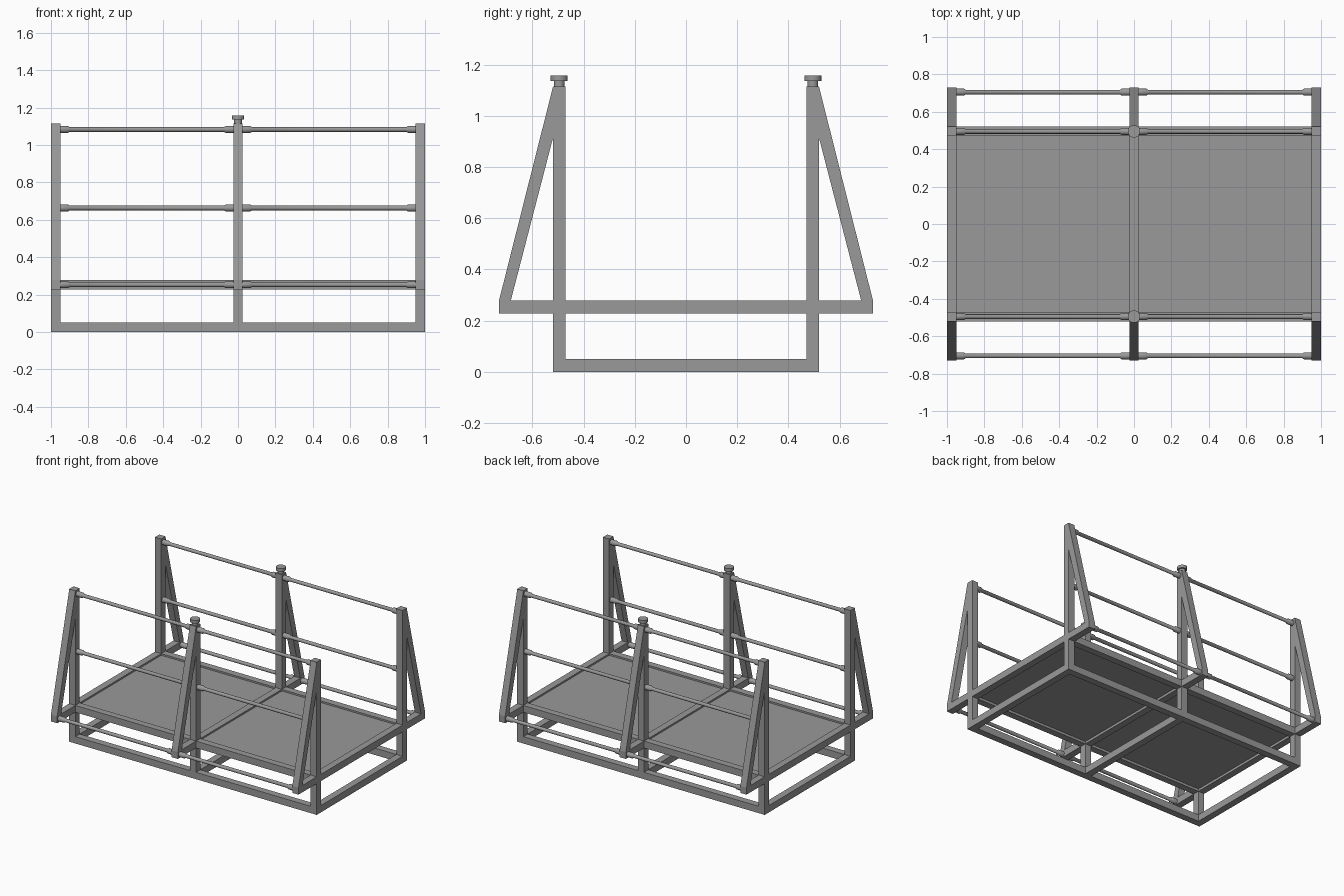
import bpy, bmesh, math
from mathutils import Matrix, Vector

cube = bpy.data.objects.get("Cube")
if cube:
    bpy.data.objects.remove(cube, do_unlink=True)

steel = bpy.data.materials.new("steel grey")
steel.use_nodes = True
GREY = (0.32, 0.32, 0.32, 1)
steel.diffuse_color = GREY
steel.node_tree.nodes["Principled BSDF"].inputs["Base Color"].default_value = GREY

TUBE = 0.05       # square tube width
POST_Y = 0.495    # post centre line
WING_Y = 0.73     # outer end of the deck beams
DECK_Z = 0.253    # deck beam centre line
POST_H = 1.115


def finish(name, bm, smooth=False):
    bmesh.ops.recalc_face_normals(bm, faces=bm.faces)
    mesh = bpy.data.meshes.new(name)
    bm.to_mesh(mesh)
    bm.free()
    mesh.materials.append(steel)
    obj = bpy.data.objects.new(name, mesh)
    bpy.context.collection.objects.link(obj)
    if smooth:
        bpy.ops.object.select_all(action='DESELECT')
        obj.select_set(True)
        bpy.context.view_layer.objects.active = obj
        bpy.ops.object.shade_smooth_by_angle(angle=math.radians(35))
    return obj


def box(name, centre, size):
    bm = bmesh.new()
    m = Matrix.Translation(centre) @ Matrix.Diagonal((*size, 1))
    bmesh.ops.create_cube(bm, size=1, matrix=m)
    return finish(name, bm)


def prism(name, x, width, outline):
    """Extrude a (y, z) outline along x."""
    bm = bmesh.new()
    face = bm.faces.new([bm.verts.new((x - width / 2, y, z)) for y, z in outline])
    new = bmesh.ops.extrude_face_region(bm, geom=[face])["geom"]
    bmesh.ops.translate(bm, vec=(width, 0, 0),
                        verts=[v for v in new if isinstance(v, bmesh.types.BMVert)])
    return finish(name, bm)


def lathe(name, origin, axis, profile, sides=24):
    """Turn (distance along axis, radius) rings into a closed round part."""
    bm = bmesh.new()
    rot = Vector(axis).to_track_quat('Z', 'Y')
    rings = []
    for d, r in profile:
        angles = [2 * math.pi * i / sides for i in range(sides)]
        rings.append([bm.verts.new(Vector(origin) + rot @ Vector(
            (r * math.cos(a), r * math.sin(a), d))) for a in angles])
    for a, b in zip(rings, rings[1:]):
        for i in range(sides):
            j = (i + 1) % sides
            bm.faces.new((a[i], a[j], b[j], b[i]))
    bm.faces.new(rings[0])
    bm.faces.new(rings[-1])
    return finish(name, bm, smooth=True)


# Three cross frames: posts, braces, deck beam and base beam
for label, x in (("right", -0.975), ("middle", 0), ("left", 0.975)):
    box(f"{label}_deck_beam", (x, 0, DECK_Z), (TUBE, 2 * WING_Y, TUBE))
    box(f"{label}_base_beam", (x, 0, TUBE / 2), (TUBE, 2 * POST_Y - TUBE, TUBE))
    for end, s in (("front", -1), ("back", 1)):
        box(f"{label}_{end}_post", (x, s * POST_Y, POST_H / 2), (TUBE, TUBE, POST_H))
        prism(f"{label}_{end}_brace", x, TUBE,
              [(s * y, z) for y, z in ((WING_Y, 0.278), (0.684, 0.278),
                                       (0.52, 0.91), (0.52, 1.11))])

# Lengthwise beams, rails and post caps on both long sides
SPAN = 0.925      # clear distance between neighbouring frames
RAIL_R, SLEEVE_R = 0.0125, 0.019
rail_profile = [(0, SLEEVE_R), (0.04, SLEEVE_R), (0.05, RAIL_R),
                (SPAN - 0.05, RAIL_R), (SPAN - 0.04, SLEEVE_R), (SPAN, SLEEVE_R)]
for end, s in (("front", -1), ("back", 1)):
    for half, x0 in (("right", -0.95), ("left", 0.025)):
        mid = x0 + SPAN / 2
        box(f"{end}_{half}_base_rail", (mid, s * POST_Y, TUBE / 2), (SPAN, TUBE, TUBE))
        box(f"{end}_{half}_deck_rail", (mid, s * POST_Y, DECK_Z), (SPAN, TUBE, TUBE))
        for level, y, z in (("outer", 0.705, DECK_Z), ("middle", POST_Y, 0.663),
                            ("top", POST_Y, 1.083)):
            lathe(f"{end}_{half}_{level}_handrail", (x0, s * y, z), (1, 0, 0), rail_profile)
    lathe(f"{end}_post_cap", (0, s * POST_Y, POST_H), (0, 0, 1),
          [(0, 0.021), (0.021, 0.021), (0.021, 0.033), (0.043, 0.033)])

# Deck panels set slightly below the beam tops
for half, s in (("right", -1), ("left", 1)):
    box(f"{half}_deck_panel", (s * 0.4875, 0, DECK_Z + 0.003),
        (SPAN, 2 * POST_Y - TUBE, 0.02))
